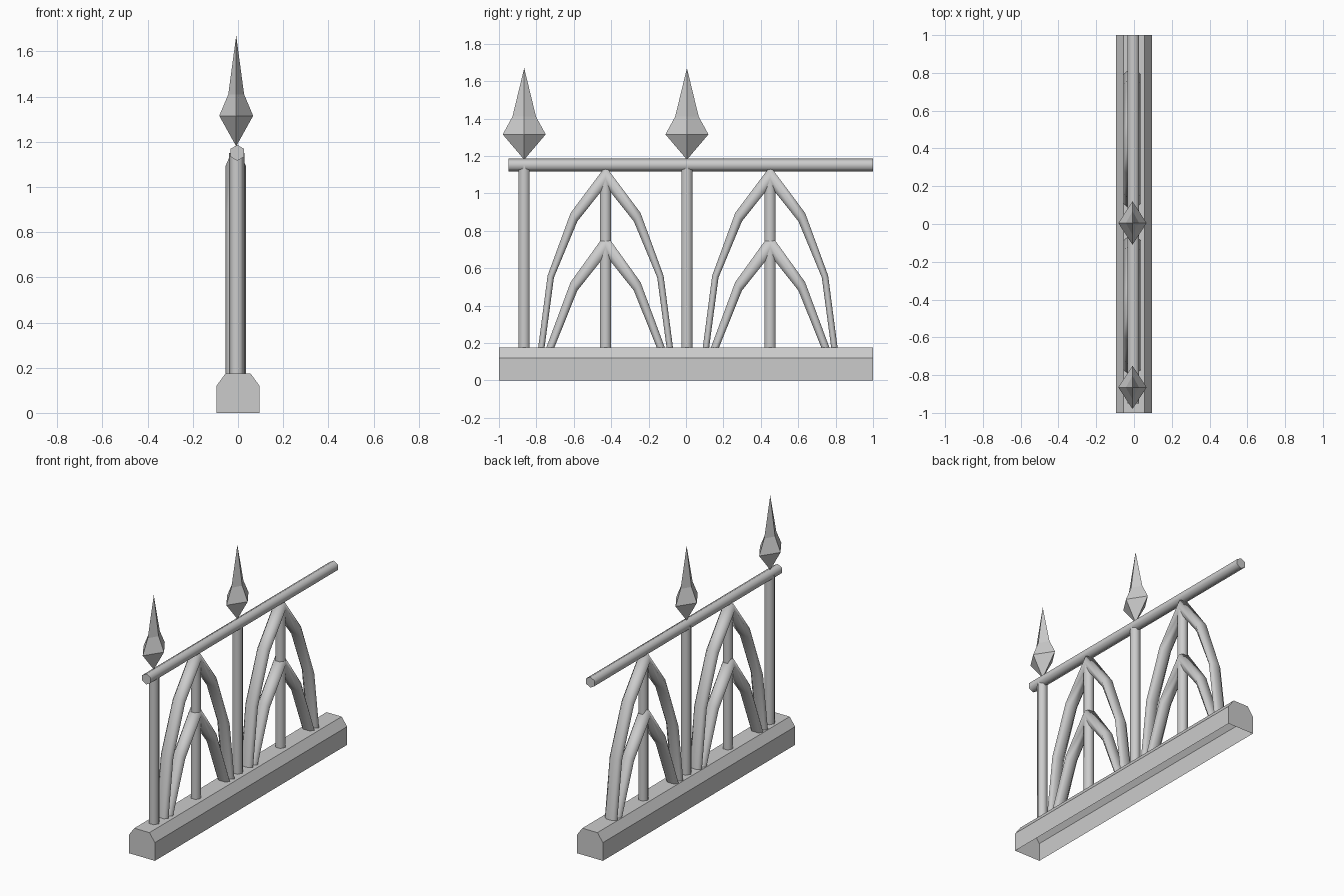
import bpy, bmesh, math

cube = bpy.data.objects.get("Cube")
if cube:
    bpy.data.objects.remove(cube, do_unlink=True)

grey = bpy.data.materials.new("plain grey")
grey.use_nodes = True
colour = (0.6, 0.6, 0.6, 1)
grey.diffuse_color = colour
grey.node_tree.nodes["Principled BSDF"].inputs["Base Color"].default_value = colour


def loft(name, rings, caps=True, smooth=True):
    """Skin a list of equal-sized rings; end caps stay flat."""
    bm = bmesh.new()
    loops = [[bm.verts.new(p) for p in ring] for ring in rings]
    n = len(rings[0])
    for a, b in zip(loops, loops[1:]):
        for i in range(n):
            j = (i + 1) % n
            bm.faces.new((a[i], a[j], b[j], b[i])).smooth = smooth
    if caps:
        bm.faces.new(loops[0])
        bm.faces.new(loops[-1])
    bmesh.ops.remove_doubles(bm, verts=bm.verts, dist=1e-5)
    bmesh.ops.recalc_face_normals(bm, faces=bm.faces)
    mesh = bpy.data.meshes.new(name)
    bm.to_mesh(mesh)
    bm.free()
    mesh.materials.append(grey)
    obj = bpy.data.objects.new(name, mesh)
    bpy.context.collection.objects.link(obj)
    return obj


def ngon(sides, rx, ry):
    return [(rx * math.cos(math.tau * i / sides), ry * math.sin(math.tau * i / sides))
            for i in range(sides)]


# Base kerb with chamfered top, open underneath
half = [(0.095, 0), (0.095, 0.12), (0.055, 0.175)]
outline = half + [(-x, z) for x, z in reversed(half)]
base = loft("base", [[(x, y, z) for x, z in outline] for y in (-1, 1)], smooth=False)
bm = bmesh.new()
bm.from_mesh(base.data)
bottom = [f for f in bm.faces if f.normal.z < -0.9]
bmesh.ops.delete(bm, geom=bottom, context="FACES")
bm.to_mesh(base.data)
bm.free()

# Hexagonal top rail
loft("top_rail", [[(-0.003 + a, y, 1.151 + b) for b, a in ngon(6, 0.035, 0.035)]
                  for y in (-0.95, 1)])

# Hexagonal upright posts
for name, y, top in (("front_post", -0.865, 1.15), ("front_arch_post", -0.43, 1.1),
                     ("middle_post", 0.005, 1.15), ("back_arch_post", 0.45, 1.1)):
    loft(name, [[(-0.005 + a, y + b, z) for a, b in ngon(6, 0.034, 0.034)]
                for z in (0.14, top)])

# Four-sided spear finials
spear = [(0, 0, 1.18), (0.075, 0.115, 1.315), (0.035, 0.063, 1.41), (0, 0, 1.67)]
for name, y in (("front_finial", -0.865), ("middle_finial", 0.005)):
    loft(name, [[(-0.008 + a, y + b, z) for a, b in ngon(4, rx, ry)]
                for rx, ry, z in spear], caps=False, smooth=False)

# Pointed arches: outer and inner edge of one leg as (offset, z), mirrored
outer_arch = ([(0.365, 0.14), (0.31, 0.56), (0.187, 0.895), (0, 1.145)],
              [(0.331, 0.14), (0.276, 0.55), (0.151, 0.85), (0, 1.04)])
inner_arch = ([(0.33, 0.14), (0.187, 0.525), (0, 0.785)],
              [(0.288, 0.14), (0.151, 0.48), (0, 0.67)])


def arch(name, centre, edges):
    rings = []
    for (oy, oz), (iy, iz) in zip(*edges):
        my, mz = (oy + iy) / 2, (oz + iz) / 2
        section = [(0.045, my, mz), (0.023, oy, oz), (-0.023, oy, oz),
                   (-0.045, my, mz), (-0.023, iy, iz), (0.023, iy, iz)]
        rings.append([(x - 0.01, y, z) for x, y, z in section])
    rings += [[(x, -y, z) for x, y, z in ring] for ring in reversed(rings[:-1])]
    loft(name, [[(x, y + centre, z) for x, y, z in ring] for ring in rings])


for side, centre in (("front", -0.43), ("back", 0.45)):
    arch(side + "_outer_arch", centre, outer_arch)
    arch(side + "_inner_arch", centre, inner_arch)
